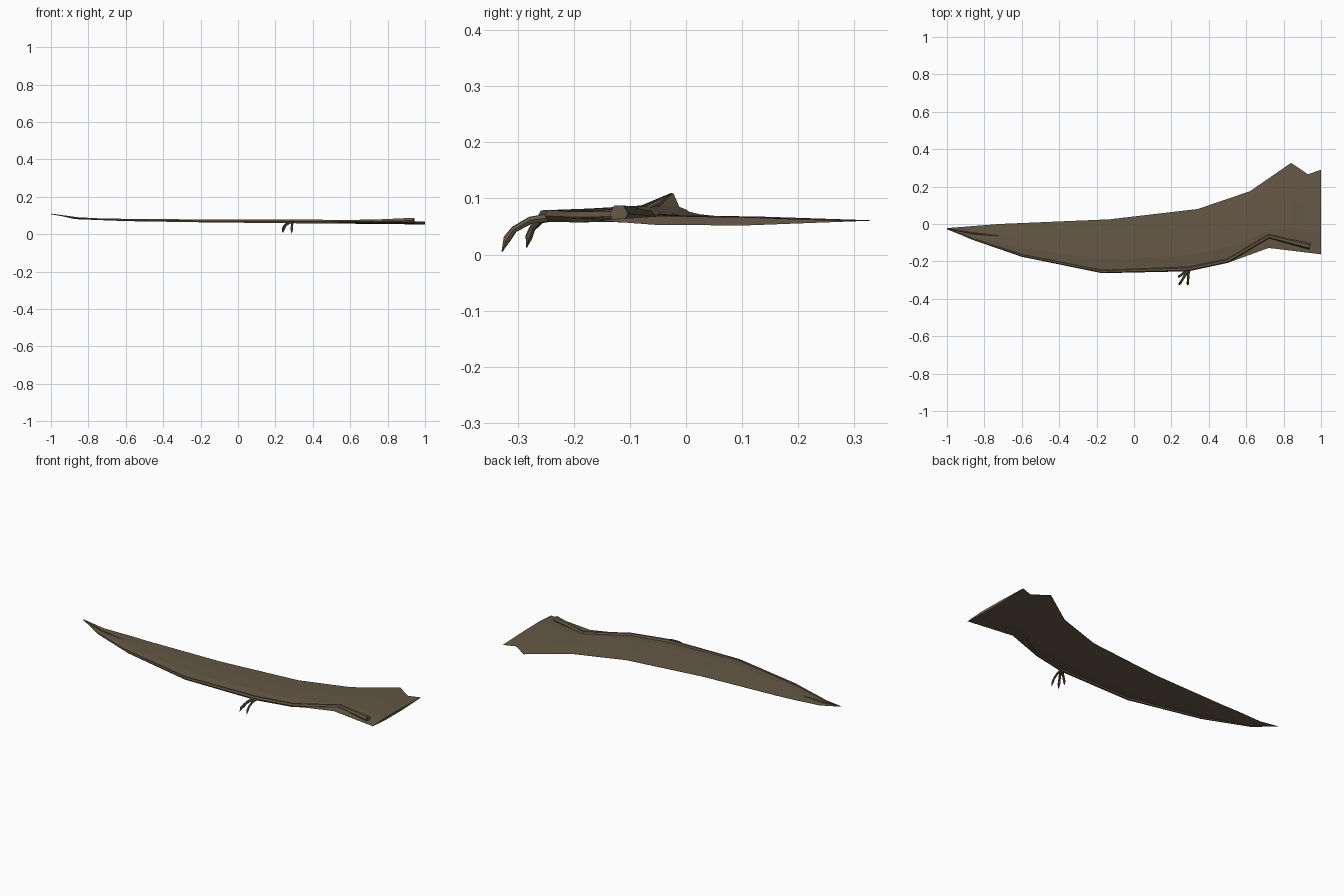
import bpy
from mathutils import Vector
import math

if "Cube" in bpy.data.objects:
    bpy.data.objects.remove(bpy.data.objects["Cube"])

brown = bpy.data.materials.new("brown hide")
brown.diffuse_color = (0.13, 0.097, 0.06, 1)
brown.use_nodes = True
brown.node_tree.nodes["Principled BSDF"].inputs["Base Color"].default_value = brown.diffuse_color


def make(name, verts, faces):
    me = bpy.data.meshes.new(name)
    me.from_pydata(verts, [], faces)
    me.materials.append(brown)
    ob = bpy.data.objects.new(name, me)
    bpy.context.collection.objects.link(ob)
    return ob


def loft(name, rings):
    """Skin a list of equal-length closed rings and cap both ends."""
    n = len(rings[0])
    verts = [p for r in rings for p in r]
    faces = [(i * n + j, i * n + (j + 1) % n, (i + 1) * n + (j + 1) % n, (i + 1) * n + j)
             for i in range(len(rings) - 1) for j in range(n)]
    faces += [tuple(range(n))[::-1], tuple(range(len(verts) - n, len(verts)))]
    return make(name, verts, faces)


def tube(name, pts, sides=6):
    """Tapered limb through (x, y, z, radius) points."""
    c = [Vector(p[:3]) for p in pts]
    rings = []
    for i, p in enumerate(pts):
        t = (c[min(i + 1, len(c) - 1)] - c[max(i - 1, 0)]).normalized()
        side = t.cross(Vector((0, 0, 1))).normalized()
        up = side.cross(t)
        rings.append([c[i] + p[3] * (side * math.cos(a) + up * math.sin(a))
                      for a in [2 * math.pi * k / sides for k in range(sides)]])
    return loft(name, rings)


def interp(table, x):
    for (x0, v0), (x1, v1) in zip(table, table[1:]):
        if x <= x1:
            return v0 + (v1 - v0) * (x - x0) / (x1 - x0)
    return table[-1][1]


# Wing membrane: thin cambered sheet between leading and trailing outlines
trail = [(-1, -.022), (-.72, 0), (-.13, .025), (.34, .08), (.62, .175),
         (.84, .327), (.93, .266), (1, .29)]
lead = [(-1, -.028), (-.87, -.08), (-.6, -.173), (-.17, -.262), (.28, -.25), (.5, -.208),
        (.72, -.128), (1, -.162)]
height = [(-1, .108), (-.87, .085), (-.6, .077), (0, .071), (.5, .065), (1, .061)]
thick = [(-1, .001), (-.6, .004), (0, .006), (1, .008)]
rings = []
for x in sorted({p[0] for p in trail + lead}, reverse=True):
    y0, y1, z, t = (interp(tab, x) for tab in (lead, trail, height, thick))
    zt = z - .2 * t
    at = lambda f, dz: (x, y0 + (y1 - y0) * f, z + (zt - z) * f + dz)
    rings.append([at(0, 0), at(.25, t), at(.6, t * .8), at(1, .0005),
                  at(1, -.0005), at(.6, -t), at(.25, -t)])
loft("wing_membrane", rings)

# Arm and long wing finger along the leading edge
tube("arm_and_wing_finger", [
    (.94, -.12, .073, .017), (.72, -.066, .068, .011), (.5, -.197, .067, .011),
    (.29, -.241, .069, .012), (-.17, -.254, .071, .009), (-.6, -.168, .076, .007),
    (-.87, -.078, .084, .004), (-.995, -.026, .109, .001)])

# Folded ridge at the wing tip
tube("tip_ridge", [(-.64, -.072, .078, .001), (-.86, -.05, .087, .004),
                   (-.998, -.025, .109, .001)], 4)

# Three small clawed fingers
for name, tip in (("inner_finger", (.287, -.328, .005)),
                  ("middle_finger", (.24, -.327, .008)),
                  ("outer_finger", (.236, -.284, .013))):
    a, b = Vector((.292, -.243, .066)), Vector(tip)
    pts = []
    for f, drop, r in ((0, 0, .008), (.4, .08, .007), (.75, .36, .006), (.9, .65, .007), (1, 1, .001)):
        p = a.lerp(b, f)
        pts.append((p.x, p.y, a.z + (b.z - a.z) * drop, r))
    tube(name, pts)
